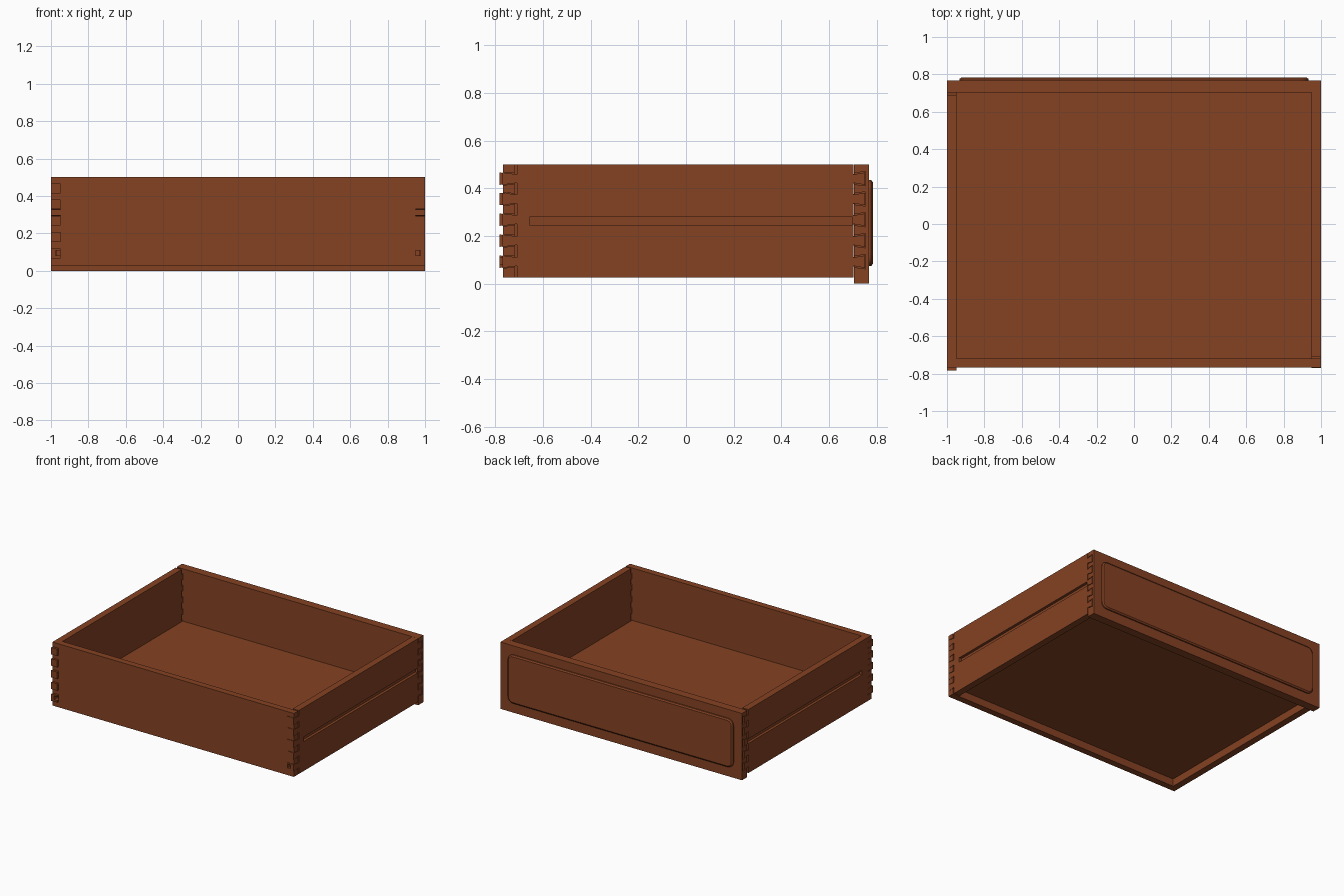
import bpy, bmesh, math

if "Cube" in bpy.data.objects:
    bpy.data.objects.remove(bpy.data.objects["Cube"])

wood = bpy.data.materials.new("reddish_brown_wood")
wood.diffuse_color = (0.235, 0.054, 0.0165, 1)
wood.use_nodes = True
wood.node_tree.nodes["Principled BSDF"].inputs["Base Color"].default_value = wood.diffuse_color

TAILS = [0.440, 0.355, 0.268, 0.180, 0.092]   # heights of the dovetails


def prism(bm, pts, x0, x1):
    """Extrude a (y, z) outline from x0 to x1."""
    a = [bm.verts.new((x0, y, z)) for y, z in pts]
    b = [bm.verts.new((x1, y, z)) for y, z in pts]
    bm.faces.new(a)
    bm.faces.new(b[::-1])
    n = len(pts)
    for i in range(n):
        bm.faces.new((a[i], b[i], b[(i + 1) % n], a[(i + 1) % n]))


def finish(bm, name):
    bmesh.ops.recalc_face_normals(bm, faces=bm.faces)
    me = bpy.data.meshes.new(name)
    bm.to_mesh(me)
    bm.free()
    me.materials.append(wood)
    ob = bpy.data.objects.new(name, me)
    bpy.context.collection.objects.link(ob)
    return ob


def prisms(name, items):
    bm = bmesh.new()
    for pts, x0, x1 in items:
        prism(bm, pts, x0, x1)
    return finish(bm, name)


def rect(y0, y1, z0, z1):
    return [(y0, z0), (y1, z0), (y1, z1), (y0, z1)]


def cut(ob, cutter):
    m = ob.modifiers.new("cut", 'BOOLEAN')
    m.operation = 'DIFFERENCE'
    m.solver = 'EXACT'
    m.object = cutter
    bpy.context.view_layer.objects.active = ob
    bpy.ops.object.modifier_apply(modifier=m.name)
    bpy.data.objects.remove(cutter)


def tail(y_root, y_end, zc, gap=0.0):
    """Flared dovetail outline, narrow at the root."""
    n, w = 0.018 + gap, 0.026 + gap
    return [(y_root, zc - n), (y_end, zc - w), (y_end, zc + w), (y_root, zc + n)]


# side boards with dovetails on both ends, a runner groove and a floor groove
for s, dy, name in ((1, 0.0, "right_side"), (-1, -0.013, "left_side")):
    back, front = -0.709 + dy, 0.703 + dy
    pts = [(back, 0.025), (front, 0.025)]
    for zc in reversed(TAILS):
        pts += tail(front, 0.75 + dy, zc)
    pts += [(front, 0.5), (back, 0.5)]
    for zc in TAILS:
        pts += tail(back, -0.769 + dy, zc)[::-1]
    side = prisms(name, [(pts, s * 0.95, s * 1.0)])
    cut(side, prisms("runner_cutter", [(rect(-0.655, 0.697, 0.246, 0.28), s * 0.98, s * 1.02)]))
    cut(side, prisms("floor_groove_cutter", [(rect(-0.9, 0.9, 0.081, 0.108), s * 0.93, s * 0.975)]))

# plain board at -y with open sockets
rear = prisms("rear_board", [(rect(-0.767, -0.719, 0.025, 0.5), -1, 1)])
cut(rear, prisms("rear_sockets", [(tail(-0.70, -0.79, z, 0.003), s * 0.949, s * 1.02)
                                  for z in TAILS for s in (1, -1)]))

# drawer front with half-blind sockets, reaching the ground
face = prisms("drawer_front", [(rect(0.704, 0.767, 0.0, 0.5), -1, 1)])
cut(face, prisms("front_sockets", [(tail(0.695, 0.752, z, 0.004), s * 0.949, s * 1.02)
                                   for z in TAILS for s in (1, -1)]))

# floor panel
prisms("floor_panel", [(rect(-0.735, 0.72, 0.081, 0.108), -0.972, 0.972)])

# raised rounded panel on the drawer front
bm = bmesh.new()
rings = []
for y, inset in ((0.76, 0.0), (0.776, 0.0), (0.783, 0.010)):
    hx, hz, r = 0.933 - inset, 0.181 - inset, 0.045 - inset
    ring = []
    for q, (sx, sz) in enumerate(((1, 1), (-1, 1), (-1, -1), (1, -1))):
        for k in range(7):
            a = math.pi / 2 * (q + k / 6)
            ring.append(bm.verts.new((sx * (hx - r) + r * math.cos(a), y,
                                      0.254 + sz * (hz - r) + r * math.sin(a))))
    rings.append(ring)
for a, b in zip(rings, rings[1:]):
    for i in range(len(a)):
        j = (i + 1) % len(a)
        bm.faces.new((a[i], a[j], b[j], b[i]))
bm.faces.new(rings[0])
bm.faces.new(rings[-1])
finish(bm, "raised_front_panel")
